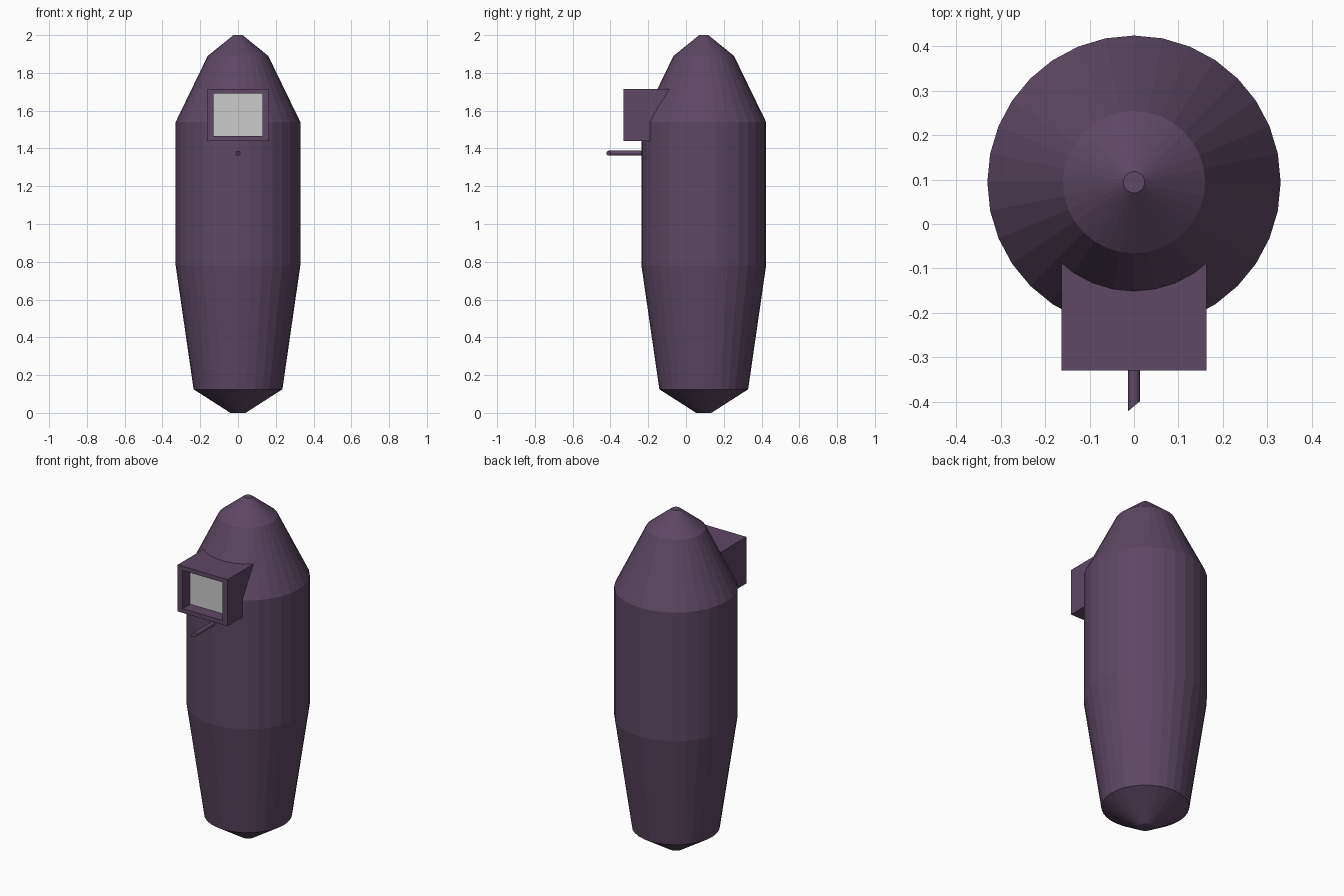
import bpy, bmesh, math

if "Cube" in bpy.data.objects:
    bpy.data.objects.remove(bpy.data.objects["Cube"])

CY = 0.094  # body axis in y


def material(name, rgb):
    m = bpy.data.materials.new(name)
    m.diffuse_color = (*rgb, 1)
    m.use_nodes = True
    m.node_tree.nodes["Principled BSDF"].inputs["Base Color"].default_value = m.diffuse_color
    return m


def finish(bm, name, mat):
    bmesh.ops.recalc_face_normals(bm, faces=bm.faces)
    me = bpy.data.meshes.new(name)
    bm.to_mesh(me)
    bm.free()
    me.materials.append(mat)
    ob = bpy.data.objects.new(name, me)
    bpy.context.collection.objects.link(ob)
    return ob


def loft(bm, rings, cap_start=True, cap_end=True):
    """Skin a list of equally long point loops."""
    loops = [[bm.verts.new(p) for p in r] for r in rings]
    n = len(loops[0])
    for a, b in zip(loops, loops[1:]):
        for i in range(n):
            j = (i + 1) % n
            bm.faces.new((a[i], a[j], b[j], b[i]))
    if cap_start:
        bm.faces.new(loops[0])
    if cap_end:
        bm.faces.new(loops[-1])


def circle(n):
    return [(math.cos(2 * math.pi * i / n), math.sin(2 * math.pi * i / n)) for i in range(n)]


def rect(x, z0, z1, y):
    return [(-x, y, z0), (x, y, z0), (x, y, z1), (-x, y, z1)]


purple = material("dark_purple", (0.11, 0.065, 0.125))
pale = material("pale_grey", (0.58, 0.55, 0.55))

# Capsule body: 32-sided revolved profile (radius, z)
profile = [(0.04, 0), (0.235, 0.125), (0.33, 0.78), (0.33, 1.54), (0.16, 1.89), (0.024, 2.0)]
bm = bmesh.new()
loft(bm, [[(r * c, CY + r * s, z) for c, s in circle(32)] for r, z in profile])
finish(bm, "body", purple)

# Window hood: box sunk into the body, with a recessed opening
bm = bmesh.new()
loft(bm, [rect(0.163, 1.44, 1.715, -0.085),
          rect(0.163, 1.44, 1.715, -0.33),
          rect(0.13, 1.465, 1.69, -0.33),
          rect(0.13, 1.465, 1.69, -0.26)], cap_end=False)
finish(bm, "window_hood", purple)

# Window pane at the bottom of the recess
bm = bmesh.new()
bm.faces.new([bm.verts.new(p) for p in rect(0.13, 1.465, 1.69, -0.26)])
finish(bm, "window_pane", pale)

# Thin rod below the window, with a slanted tip
R = 0.013
bm = bmesh.new()
loft(bm, [[(R * c, -0.22, 1.375 + R * s) for c, s in circle(12)],
          [(R * c, -0.41 + 0.011 * c, 1.375 + R * s) for c, s in circle(12)]])
finish(bm, "rod", purple)
